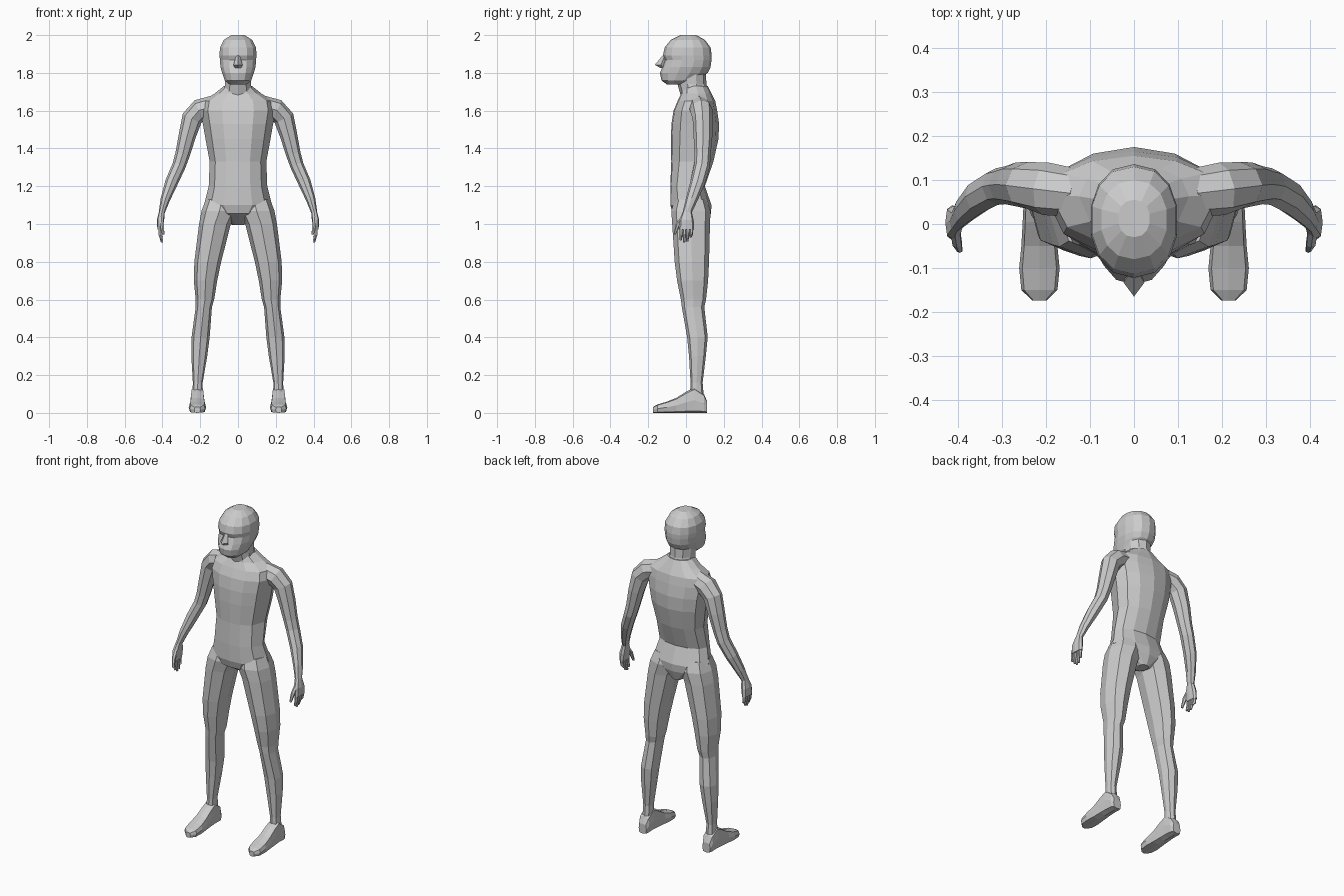
import bpy, bmesh, math
from mathutils import Vector


def ngon(n, power=1.0):
    """Unit outline with n sides; power < 1 makes it boxier."""
    pts = []
    for i in range(n):
        a = 2 * math.pi * i / n - math.pi / 2
        c, s = math.cos(a), math.sin(a)
        pts.append((math.copysign(abs(c) ** power, c), math.copysign(abs(s) ** power, s)))
    return pts


def loft(name, rings, outline, mirror=False):
    """Skin a closed surface through rings of (centre, u axis, v axis)."""
    bm = bmesh.new()
    loops = [[bm.verts.new(c + u * a + v * b) for a, b in outline] for c, u, v in rings]
    n = len(outline)
    for lo, hi in zip(loops, loops[1:]):
        for i in range(n):
            j = (i + 1) % n
            bm.faces.new((lo[i], lo[j], hi[j], hi[i]))
    bm.faces.new(loops[0][::-1])
    bm.faces.new(loops[-1])
    bmesh.ops.recalc_face_normals(bm, faces=bm.faces)
    mesh = bpy.data.meshes.new(name)
    bm.to_mesh(mesh)
    bm.free()
    obj = bpy.data.objects.new(name, mesh)
    bpy.context.collection.objects.link(obj)
    if mirror:
        obj.modifiers.new("Mirror", 'MIRROR')
    return obj


def level(z, front, back, rx, cx=0.0):
    """Horizontal ring from its front and back y and half width."""
    return (Vector((cx, (front + back) / 2, z)), Vector((rx, 0, 0)),
            Vector((0, (back - front) / 2, 0)))


def along(path):
    """Rings square to a path of (x, y, z, half width, half depth)."""
    pts = [Vector(p[:3]) for p in path]
    rings = []
    for i, p in enumerate(path):
        t = (pts[min(i + 1, len(pts) - 1)] - pts[max(i - 1, 0)]).normalized()
        u = Vector((0, 1, 0)).cross(t).normalized()
        v = t.cross(u)
        rings.append((pts[i], u * p[3], v * p[4]))
    return rings


# Torso, from crotch to collar
half = [(0, -1), (.42, -.95), (.8, -.62), (1, .1), (.86, .6), (.5, .88)]
torso_outline = half + [(0, 1)] + [(-a, b) for a, b in half[:0:-1]]
loft("torso", [level(*r) for r in (
    (.995, .03, .11, .03), (1.055, -.07, .132, .13), (1.10, -.083, .135, .18),
    (1.20, -.083, .10, .155), (1.33, -.078, .145, .15), (1.45, -.08, .172, .172),
    (1.53, -.077, .175, .186), (1.60, -.066, .165, .20), (1.65, -.045, .155, .19),
    (1.69, -.025, .135, .125), (1.73, -.02, .115, .075))], torso_outline)

# Neck
loft("neck", [level(*r) for r in (
    (1.67, -.025, .125, .085), (1.74, -.045, .108, .072), (1.81, -.05, .105, .075))], ngon(10))

# Head with recessed eye line and jaw
loft("head", [level(*r) for r in (
    (1.738, -.10, -.01, .045), (1.76, -.13, .06, .072), (1.80, -.138, .115, .086),
    (1.83, -.126, .13, .095), (1.868, -.112, .135, .098), (1.893, -.122, .136, .10),
    (1.935, -.113, .13, .098), (1.975, -.08, .10, .076), (2.0, -.03, .055, .036))],
    ngon(14, .9))

# Nose
loft("nose", [level(*r) for r in (
    (1.825, -.135, -.10, .018), (1.843, -.165, -.10, .024), (1.892, -.124, -.10, .010))], ngon(4))

# Legs
loft("leg", [level(*r) for r in (
    (1.13, -.06, .11, .085, .085), (1.07, -.078, .13, .095, .098),
    (1.0, -.073, .127, .084, .122), (.80, -.06, .122, .071, .160),
    (.70, -.047, .117, .062, .172), (.60, -.027, .106, .049, .175),
    (.56, -.022, .097, .043, .181), (.40, .006, .115, .048, .198),
    (.30, .016, .105, .042, .205), (.16, .024, .088, .026, .213),
    (.08, .02, .095, .028, .214))], ngon(8, .85), mirror=True)

# Feet, heel to toe: y, half width, height
loft("foot", [(Vector((.215, y, h / 2)), Vector((w, 0, 0)), Vector((0, 0, h / 2)))
              for y, w, h in ((.112, .026, .06), (.095, .034, .10), (.045, .036, .135),
                              (.005, .038, .115), (-.05, .041, .08), (-.10, .046, .06),
                              (-.15, .041, .045), (-.174, .016, .032))],
     ngon(8, .5), mirror=True)

# Arms
loft("arm", along((
    (.13, .07, 1.625, .055, .055), (.20, .08, 1.605, .058, .06),
    (.243, .088, 1.56, .055, .053), (.268, .09, 1.47, .046, .050),
    (.293, .088, 1.37, .039, .043), (.312, .085, 1.31, .036, .042),
    (.352, .062, 1.22, .034, .039), (.385, .03, 1.13, .025, .031),
    (.404, .005, 1.06, .016, .023))), ngon(8), mirror=True)

# Hands: palm, four fingers and a thumb
loft("palm", along((
    (.402, .008, 1.07, .015, .022), (.410, .003, 1.02, .019, .038),
    (.413, .003, .97, .014, .040))), ngon(8, .7), mirror=True)
for i, tip in enumerate((.915, .902, .908, .93)):
    y = -.026 + i * .019
    loft(f"finger_{i + 1}", along((
        (.413, y, .985, .010, .009), (.412, y * .95 - .002, .945, .010, .009),
        (.403, y * .9 - .004, tip, .006, .006))), ngon(6), mirror=True)
loft("thumb", along((
    (.406, -.015, 1.035, .012, .012), (.402, -.043, .995, .012, .012),
    (.396, -.060, .945, .007, .006))), ngon(6), mirror=True)
